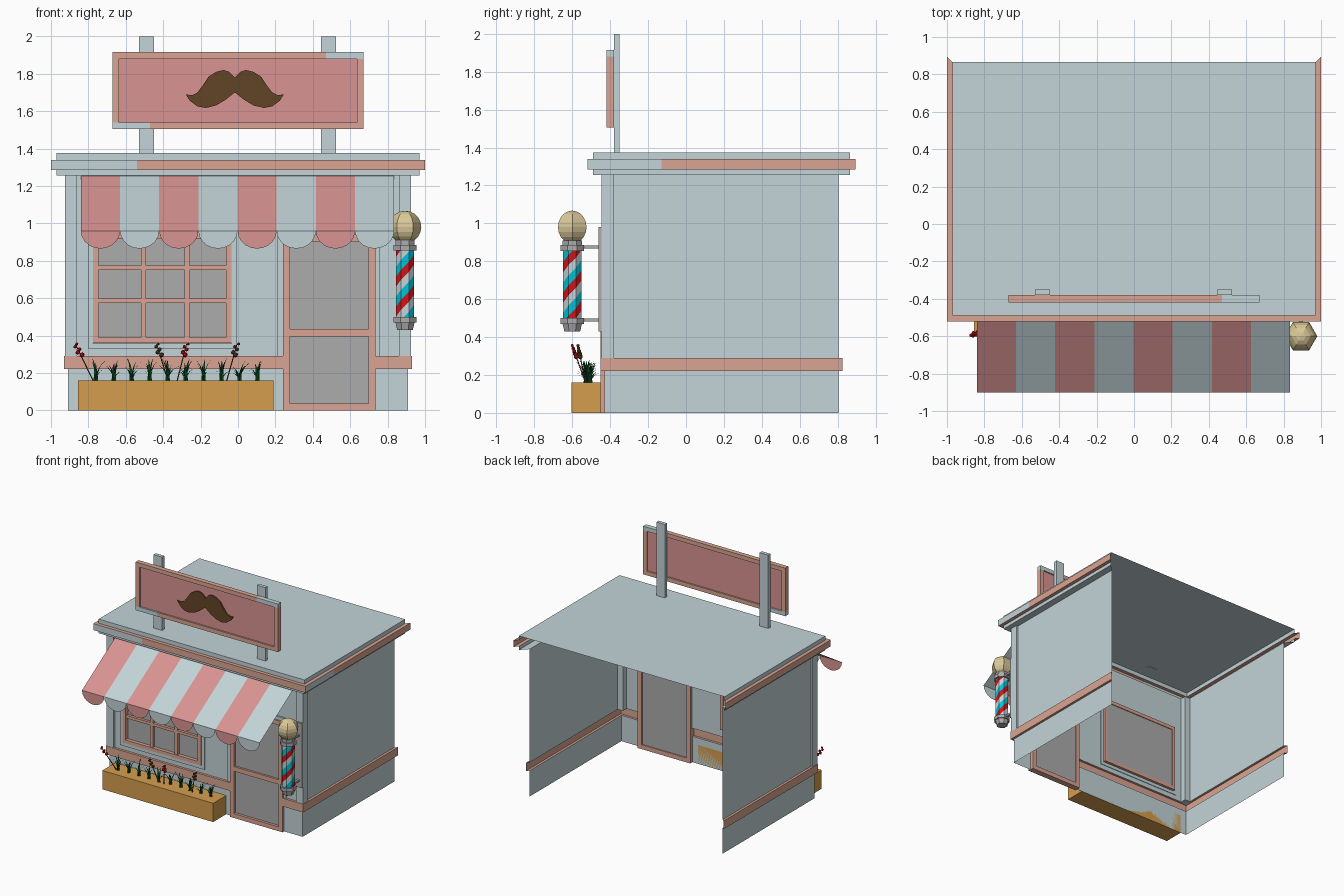
import bpy, bmesh, math, random
from mathutils import Vector, Matrix

if "Cube" in bpy.data.objects:
    bpy.data.objects.remove(bpy.data.objects["Cube"])

random.seed(4)

def material(name, r, g, b):
    m = bpy.data.materials.new(name)
    lin = [((c / 255 + 0.055) / 1.055) ** 2.4 if c > 10 else c / 255 / 12.92 for c in (r, g, b)]
    m.diffuse_color = (*lin, 1)
    m.use_nodes = True
    m.node_tree.nodes["Principled BSDF"].inputs["Base Color"].default_value = m.diffuse_color
    return m

WALL = material("pale blue grey", 195, 212, 216)
PINK = material("pink", 217, 148, 146)
TRIM = material("salmon trim", 218, 165, 147)
GREY = material("pane grey", 172, 172, 172)
TAN = material("planter tan", 213, 158, 79)
BROWN = material("dark brown", 98, 68, 38)
CREAM = material("cream", 218, 201, 152)
GREEN = material("leaf green", 12, 82, 42)
RED = material("red", 210, 20, 25)
CYAN = material("cyan", 0, 195, 215)

def finish(bm, name, *mats):
    me = bpy.data.meshes.new(name)
    bm.to_mesh(me)
    bm.free()
    for m in mats:
        me.materials.append(m)
    ob = bpy.data.objects.new(name, me)
    bpy.context.collection.objects.link(ob)
    return ob

def boxes(name, mat, *dims):
    """One object from boxes given as x0, x1, y0, y1, z0, z1."""
    bm = bmesh.new()
    for x0, x1, y0, y1, z0, z1 in dims:
        mx = Matrix.Translation(((x0 + x1) / 2, (y0 + y1) / 2, (z0 + z1) / 2))
        bmesh.ops.create_cube(bm, size=1, matrix=mx @ Matrix.Diagonal((x1 - x0, y1 - y0, z1 - z0, 1)))
    return finish(bm, name, mat)

def ring(x0, x1, z0, z1, w, y0, y1):
    """Four bars of a rectangular frame, width w inward."""
    return [(x0, x1, y0, y1, z0, z0 + w), (x0, x1, y0, y1, z1 - w, z1),
            (x0, x0 + w, y0, y1, z0 + w, z1 - w), (x1 - w, x1, y0, y1, z0 + w, z1 - w)]

# Shell: one wall and cornice profile swept round three sides, back left open
DOOR = (0.24, 0.735, 0.0, 0.94)
WIN = (-0.775, -0.035, 0.36, 0.945)
profile = [(0, 0), (0, .22), (.02, .22), (.02, .29), (0, .29), (0, 1.255), (.06, 1.255),
           (.06, 1.285), (.09, 1.285), (.09, 1.34), (.06, 1.34), (.06, 1.375)]
bm = bmesh.new()
rows = []
for o, z in profile:
    x, f, b = .91 + o, -.43 - o, .805 + o
    rows.append([bm.verts.new(p) for p in ((-x, b, z), (-x, f, z), (x, f, z), (x, b, z))])
for i, (lo, hi) in enumerate(zip(rows, rows[1:])):
    for k in range(3):
        bm.faces.new((lo[k], lo[k + 1], hi[k + 1], hi[k])).material_index = int(i in (1, 2, 3, 7, 8, 9))
bm.faces.new(rows[-1])
cuts = [(0, v) for v in DOOR[:2] + WIN[:2] + (-.54,)] + [(2, v) for v in WIN[2:] + DOOR[3:]] + [(1, -.13)]
for axis, v in cuts:
    co, no = Vector(), Vector()
    co[axis], no[axis] = v, 1
    bmesh.ops.bisect_plane(bm, geom=bm.verts[:] + bm.edges[:] + bm.faces[:], plane_co=co, plane_no=no)
holes = []
for f in bm.faces:
    c = f.calc_center_median()
    for x0, x1, z0, z1 in (DOOR, WIN):
        if c.y < -.42 and x0 < c.x < x1 and z0 - .01 < c.z < z1:
            holes.append(f)
    if 1.29 < c.z < 1.335 and ((c.y < -.5 and c.x < -.54) or (c.x > .95 and c.y < -.13)):
        f.material_index = 0          # pale ends of the cornice band
bmesh.ops.delete(bm, geom=holes, context='FACES')
finish(bm, "shop_shell", WALL, TRIM)

boxes("corner_posts", WALL, *[(s * .8925 - .0325, s * .8925 + .0325, -.447, -.38, .29, 1.255) for s in (-1, 1)])

# Door
dx0, dx1, _, dz = DOOR
boxes("door_surround", WALL, (.21, dx0, -.44, -.425, .29, .97), (dx1, .76, -.44, -.425, .29, .97),
      (dx0, dx1, -.44, -.425, dz, .97))
boxes("door_frame", TRIM, *ring(dx0, dx1, 0, dz, .037, -.452, -.40),
      (dx0 + .037, dx1 - .037, -.447, -.412, .395, .435))
boxes("door_panels", GREY, (dx0 + .03, dx1 - .03, -.43, -.41, .03, dz - .03))

# Window
wx0, wx1, wz0, wz1 = WIN
boxes("window_surround", WALL, *ring(wx0 - .027, wx1 + .027, wz0 - .03, wz1 + .03, .028, -.442, -.425))
boxes("window_frame", TRIM, *ring(wx0, wx1, wz0, wz1, .03, -.45, -.405),
      *[(x - .014, x + .014, -.443, -.418, wz0 + .03, wz1 - .03) for x in (-.505, -.273)],
      *[(wx0 + .03, wx1 - .03, -.442, -.418, z - .012, z + .012) for z in (.585, .762)])
boxes("window_pane", GREY, (wx0 + .02, wx1 - .02, -.42, -.412, wz0 + .02, wz1 - .02))

# Striped awning with scalloped flap, a single sheet
bm = bmesh.new()
w = 1.675 / 8
for i in range(8):
    x = -.84 + i * w
    slope = [(x, -.90, .96), (x + w, -.90, .96), (x + w, -.432, 1.253), (x, -.432, 1.253)]
    flap = [(x + w / 2 - w / 2 * math.cos(a), -.90, .96 - .095 * math.sin(a))
            for a in [math.pi * k / 10 for k in range(11)]]
    for pts in (slope, flap):
        bm.faces.new([bm.verts.new(p) for p in pts]).material_index = i % 2
finish(bm, "awning", PINK, WALL)

# Roof sign
boxes("sign_posts", WALL, (-.53, -.45, -.38, -.35, 1.37, 2), (.445, .525, -.38, -.35, 1.37, 2))
boxes("sign_panel", PINK, (-.65, .65, -.407, -.392, 1.52, 1.90))
boxes("sign_frame", TRIM, (-.67, .47, -.42, -.38, 1.88, 1.915), (-.47, .67, -.42, -.38, 1.505, 1.54),
      (-.67, -.635, -.42, -.38, 1.54, 1.88), (.635, .67, -.42, -.38, 1.54, 1.88))
boxes("sign_frame_pale_ends", WALL, (.47, .67, -.42, -.38, 1.88, 1.915), (-.67, -.47, -.42, -.38, 1.505, 1.54))

# Moustache: mirrored half outline, extruded
half = [(0, 1.78), (.03, 1.81), (.06, 1.82), (.10, 1.81), (.14, 1.785), (.17, 1.74), (.20, 1.70),
        (.23, 1.685), (.263, 1.69), (.24, 1.655), (.20, 1.625), (.155, 1.617), (.10, 1.63), (.05, 1.66), (0, 1.70)]
outline = half + [(-x, z) for x, z in half[-2:0:-1]]
bm = bmesh.new()
face = bm.faces.new([bm.verts.new((x - .017, -.419, z)) for x, z in outline])
back = bmesh.ops.extrude_face_region(bm, geom=[face])
bmesh.ops.translate(bm, vec=(0, .015, 0), verts=[v for v in back["geom"] if isinstance(v, bmesh.types.BMVert)])
bmesh.ops.recalc_face_normals(bm, faces=bm.faces[:])
finish(bm, "moustache", BROWN)

# Striped pole
PX, PY, N = .893, -.60, 8

def cylinders(name, mat, *parts):
    bm = bmesh.new()
    for r1, r2, z0, z1 in parts:
        bmesh.ops.create_cone(bm, cap_ends=True, segments=N, radius1=r1, radius2=r2, depth=z1 - z0,
                              matrix=Matrix.Translation((PX, PY, (z0 + z1) / 2)) @ Matrix.Rotation(math.pi / N, 4, 'Z'))
    return finish(bm, name, mat)

cylinders("pole_caps", GREY, (.066, .066, .855, .885), (.055, .055, .885, .91),
          (.066, .066, .47, .50), (.045, .055, .43, .47))
h, turn = .16 / 3, .32              # stripe height, rise in one turn
bm = bmesh.new()
for k in range(N):
    for j in range(-8, 9):
        pts = []
        for kk, jj in ((k, j), (k + 1, j), (k + 1, j + 1), (k, j + 1)):
            a = 2 * math.pi * (kk + .5) / N
            pts.append((PX + .053 * math.cos(a), PY + .053 * math.sin(a), .50 + jj * h + turn * kk / N))
        bm.faces.new([bm.verts.new(p) for p in pts]).material_index = j % 3
for z, up in ((.495, -1), (.86, 1)):
    bmesh.ops.bisect_plane(bm, geom=bm.verts[:] + bm.edges[:] + bm.faces[:], plane_co=(0, 0, z),
                           plane_no=(0, 0, up), clear_outer=True)
finish(bm, "pole_stripes", RED, CYAN, WALL)
bm = bmesh.new()
bmesh.ops.create_uvsphere(bm, u_segments=6, v_segments=10, radius=.087,
                          matrix=Matrix.Translation((PX, PY, .98)) @ Matrix.Rotation(math.pi / 2, 4, 'Z'))
finish(bm, "pole_ball", CREAM)
boxes("pole_bracket", GREY, (.86, .925, -.462, -.445, .43, .98),
      *[(PX - .01, PX + .01, -.58, -.455, z - .008, z + .008) for z in (.875, .49)])

# Planter with grass tufts
boxes("planter", TAN, (-.855, .19, -.605, -.43, 0, .16))

def blade(bm, base, lean, height, width):
    """Curved tapering strip of three sections."""
    side = Vector((-lean.y, lean.x, 0)).normalized() * width
    prev = None
    for t in (0, .4, .75, 1):
        c = base + lean * t * t + Vector((0, 0, height * (1.25 * t - .25 * t * t)))
        pair = [bm.verts.new(c - side * (1.05 - t)), bm.verts.new(c + side * (1.05 - t))]
        if prev:
            bm.faces.new((prev[0], prev[1], pair[1], pair[0]))
        prev = pair

bm = bmesh.new()
for i in range(10):
    centre = Vector((-.76 + i * .096, -.52 + random.uniform(-.015, .015), .155))
    for k in range(9):
        a = k * 2.4 + random.uniform(-.4, .4)
        r = random.uniform(.02, .06)
        blade(bm, centre, Vector((r * math.cos(a), r * math.sin(a), 0)), random.uniform(.05, .125), .012)
finish(bm, "grass", GREEN)

# Flowers: thin stems with beaded heads
stems = bmesh.new()
heads = bmesh.new()
for i, (x0, x1) in enumerate([(-.775, -.87), (-.375, -.435), (-.325, -.275), (-.06, -.005)]):
    a, b = Vector((x0, -.53, .16)), Vector((x1, -.60 + .03 * (i % 2), .355))
    d = b - a
    bmesh.ops.create_cone(stems, segments=4, radius1=.004, radius2=.003, depth=d.length,
                          matrix=Matrix.Translation((a + b) / 2) @ d.to_track_quat('Z', 'Y').to_matrix().to_4x4())
    for k in range(5):
        p = a.lerp(b, .7 + .075 * k) + Vector((.008 * (-1) ** k, 0, 0))
        n = len(heads.faces)
        bmesh.ops.create_icosphere(heads, subdivisions=1, radius=.015 - .0015 * k, matrix=Matrix.Translation(p))
        for f in heads.faces[:][n:]:
            f.material_index = i % 2
finish(stems, "flower_stems", BROWN)
finish(heads, "flower_heads", RED, BROWN)
